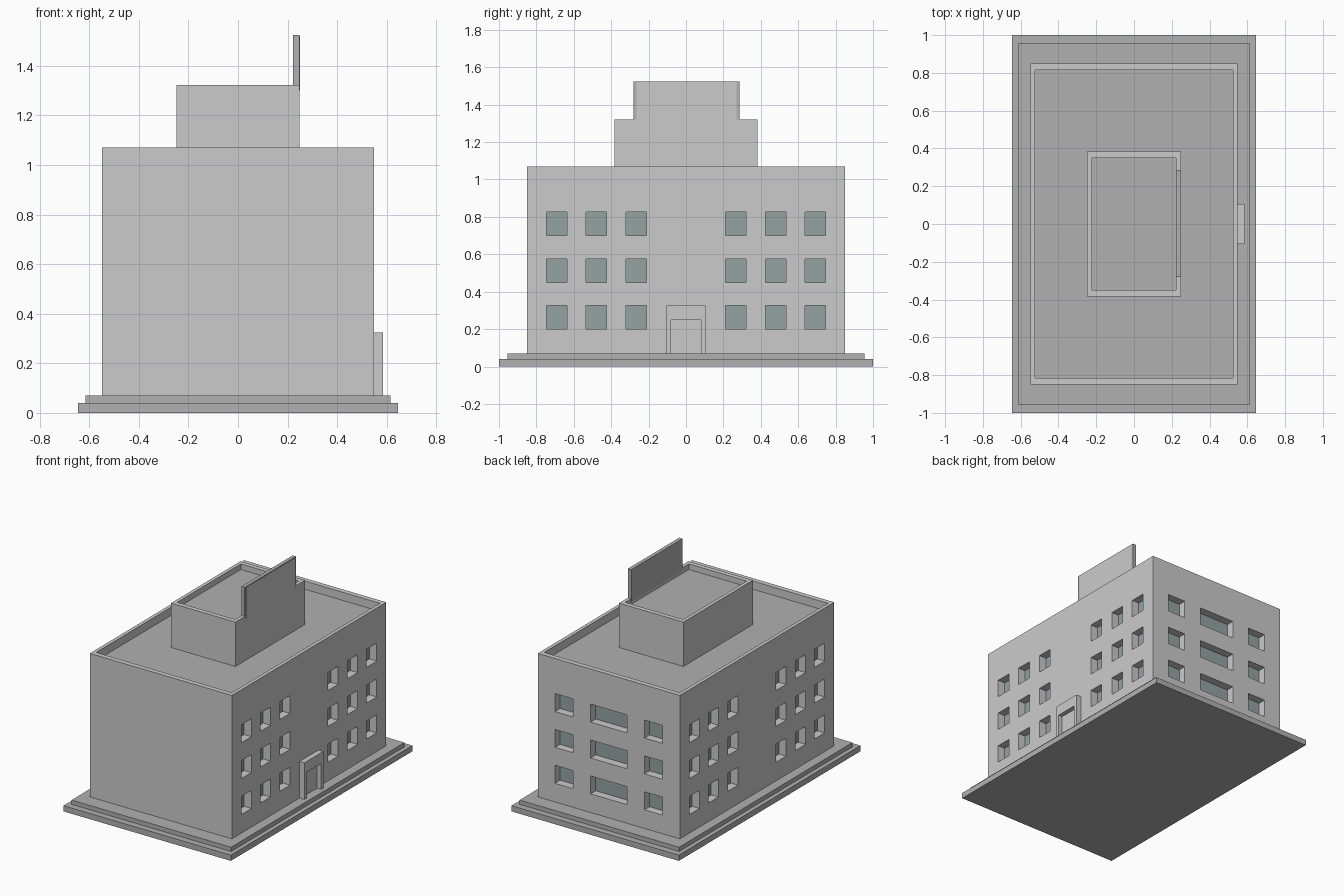
import bpy, bmesh
from mathutils import Matrix, Vector

if "Cube" in bpy.data.objects:
    bpy.data.objects.remove(bpy.data.objects["Cube"])


def material(name, rgb):
    m = bpy.data.materials.new(name)
    m.diffuse_color = (*rgb, 1)
    m.use_nodes = True
    m.node_tree.nodes["Principled BSDF"].inputs["Base Color"].default_value = m.diffuse_color
    return m


WALL = material("wall_grey", (0.58, 0.58, 0.58))
DARK = material("dark_grey", (0.44, 0.44, 0.44))
LIGHT = material("light_grey", (0.72, 0.72, 0.72))
GLASS = material("window_glass", (0.3, 0.37, 0.37))


def boxes(name, spans, mat):
    """One object made of boxes, each given as (x0, x1, y0, y1, z0, z1)."""
    bm = bmesh.new()
    for x0, x1, y0, y1, z0, z1 in spans:
        centre = Vector((x0 + x1, y0 + y1, z0 + z1)) / 2
        size = (x1 - x0, y1 - y0, z1 - z0, 1)
        bmesh.ops.create_cube(bm, size=1, matrix=Matrix.Translation(centre) @ Matrix.Diagonal(size))
    mesh = bpy.data.meshes.new(name)
    bm.to_mesh(mesh)
    bm.free()
    mesh.materials.append(mat)
    ob = bpy.data.objects.new(name, mesh)
    bpy.context.collection.objects.link(ob)
    return ob


def cut(ob, spans):
    """Carve boxes out of an object, then discard the cutter."""
    cutter = boxes("cutter", spans, WALL)
    cutter.hide_render = True
    mod = ob.modifiers.new("cut", 'BOOLEAN')
    mod.operation, mod.solver, mod.object = 'DIFFERENCE', 'EXACT', cutter
    bpy.context.view_layer.objects.active = ob
    bpy.ops.object.modifier_apply(modifier=mod.name)
    bpy.data.objects.remove(cutter)


BX, BY, ROOF, TOP = 0.548, 0.85, 1.01, 1.07
DEPTH = 0.06

# stepped base
boxes("base_lower", [(-0.645, 0.645, -1, 1, 0, 0.04)], DARK)
boxes("base_upper", [(-0.615, 0.615, -0.955, 0.955, 0.04, 0.07)], DARK)

# window openings and panes: six columns on both long sides, three at the back
openings, panes = [], []
for z in (0.2, 0.45, 0.7):
    zs = (z, z + 0.125)
    for y in (-0.69, -0.48, -0.265, 0.265, 0.48, 0.69):
        ys = (y - 0.055, y + 0.055)
        openings += [(BX - DEPTH, BX + 0.02, *ys, *zs), (-BX - 0.02, DEPTH - BX, *ys, *zs)]
        inner = BX - DEPTH
        panes += [(inner - 0.005, inner + 0.004, *ys, *zs), (-inner - 0.004, 0.005 - inner, *ys, *zs)]
    for x, half in ((-0.345, 0.07), (0, 0.14), (0.345, 0.07)):
        xs = (x - half, x + half)
        inner = BY - DEPTH
        openings.append((*xs, inner, BY + 0.02, *zs))
        panes.append((*xs, inner - 0.005, inner + 0.004, *zs))

# main block with sunken roof and windows
body = boxes("building_walls", [(-BX, BX, -BY, BY, 0.07, TOP)], WALL)
cut(body, openings + [(-0.523, 0.523, -0.815, 0.815, ROOF, 1.2)])
boxes("window_panes", panes, GLASS)
boxes("roof_deck", [(-0.523, 0.523, -0.815, 0.815, ROOF - 0.005, ROOF + 0.003)], DARK)

# rooftop block with its own parapet
block = boxes("rooftop_block", [(-0.248, 0.248, -0.383, 0.383, ROOF, 1.322)], WALL)
cut(block, [(-0.223, 0.223, -0.35, 0.35, 1.28, 1.4)])
boxes("rooftop_block_deck", [(-0.223, 0.223, -0.35, 0.35, 1.275, 1.283)], DARK)

# blank sign board on the parapet
boxes("sign_board", [(0.222, 0.248, -0.28, 0.285, 1.3, 1.525)], DARK)
boxes("sign_panel", [(0.24, 0.25, -0.265, 0.27, 1.3, 1.52)], LIGHT)

# entrance surround and door
surround = boxes("entrance_surround", [(BX - 0.005, 0.585, -0.105, 0.105, 0.07, 0.325)], WALL)
cut(surround, [(BX - 0.02, 0.6, -0.08, 0.08, 0.05, 0.25)])
boxes("entrance_door", [(BX - 0.005, BX + 0.006, -0.08, 0.08, 0.07, 0.25)], LIGHT)
